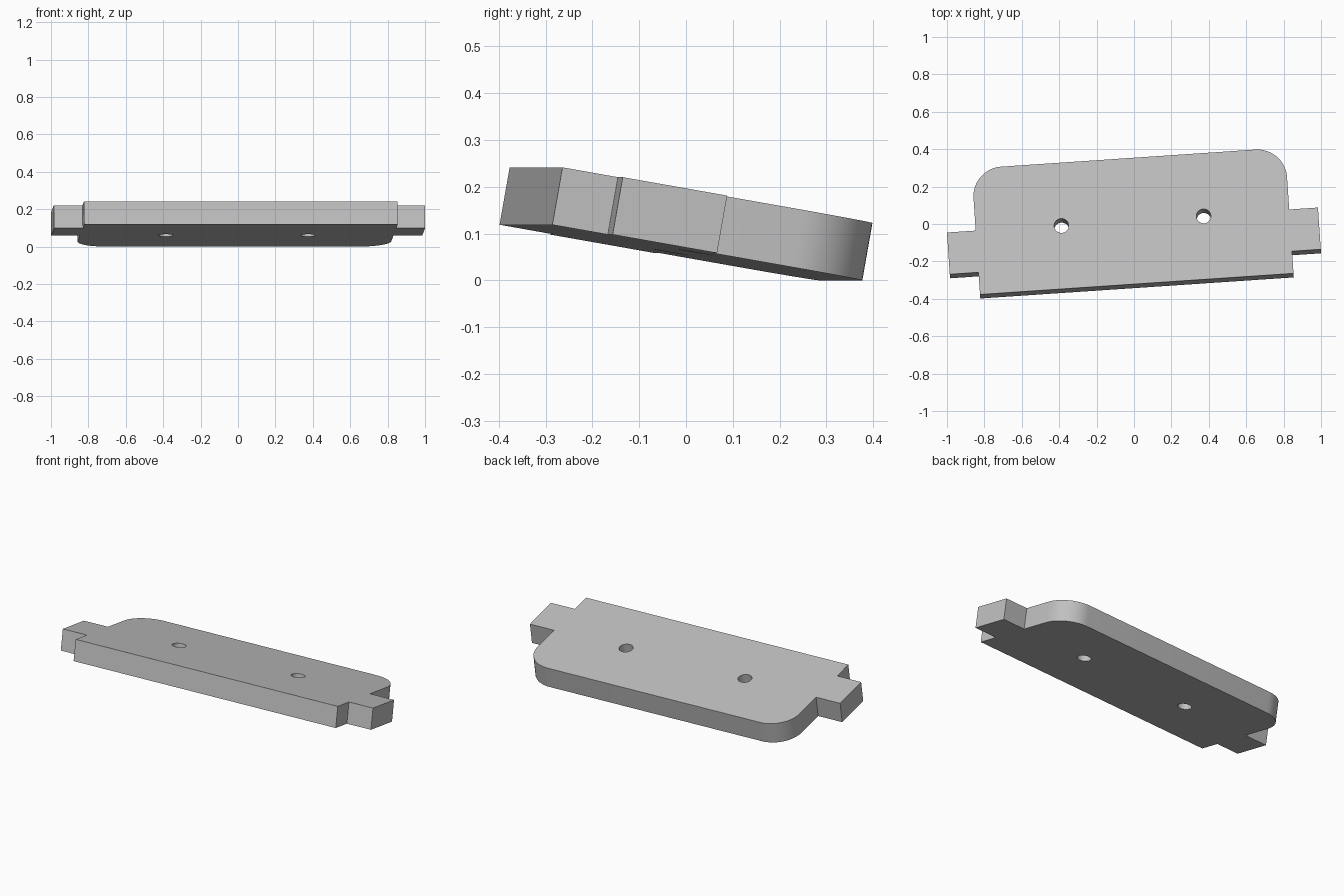
import bpy, bmesh
from math import radians, sin, cos, pi
from mathutils import Matrix, Vector

cube = bpy.data.objects.get("Cube")
if cube:
    bpy.data.objects.remove(cube, do_unlink=True)

THICK = 0.1245
HALF_W, TAB_W = 0.84, 0.994          # body and tab half widths
FRONT, BACK = -0.3235, 0.361
TAB_FRONT, TAB_BACK = -0.203, 0.024
RADIUS = 0.16
HOLE_X, HOLE_Y, HOLE_R = 0.381, 0.019, 0.039

# Plain grey material
grey = bpy.data.materials.new("plain grey")
grey.use_nodes = True
colour = (0.53, 0.53, 0.53, 1)
grey.diffuse_color = colour
grey.node_tree.nodes["Principled BSDF"].inputs["Base Color"].default_value = colour


def prism(name, outline, top, bottom):
    """Extrude a closed outline between two heights."""
    bm = bmesh.new()
    face = bm.faces.new([bm.verts.new((x, y, bottom)) for x, y in outline])
    grown = bmesh.ops.extrude_face_region(bm, geom=[face])["geom"]
    bmesh.ops.translate(bm, vec=(0, 0, top - bottom),
                        verts=[v for v in grown if isinstance(v, bmesh.types.BMVert)])
    bmesh.ops.recalc_face_normals(bm, faces=bm.faces)
    mesh = bpy.data.meshes.new(name)
    bm.to_mesh(mesh)
    bm.free()
    mesh.materials.append(grey)
    obj = bpy.data.objects.new(name, mesh)
    bpy.context.collection.objects.link(obj)
    return obj


def arc(cx, cy, r, start, end, steps):
    return [(cx + r * cos(start + (end - start) * i / steps),
             cy + r * sin(start + (end - start) * i / steps)) for i in range(steps + 1)]


# Plate outline: right half with tab and rounded back corner, then mirrored
half = [(HALF_W, FRONT), (HALF_W, TAB_FRONT), (TAB_W, TAB_FRONT),
        (TAB_W, TAB_BACK), (HALF_W, TAB_BACK)]
half += arc(HALF_W - RADIUS, BACK - RADIUS, RADIUS, 0, pi / 2, 16)
plate = prism("tabbed_plate", half + [(-x, y) for x, y in reversed(half)], 0, -THICK)

# Two screw holes
for side in (-1, 1):
    ring = arc(side * HOLE_X, HOLE_Y, HOLE_R, 0, 2 * pi, 32)[:-1]
    cutter = prism("hole_cutter", ring, 0.1, -THICK - 0.1)
    cutter.hide_render = True
    cut = plate.modifiers.new("screw hole", "BOOLEAN")
    cut.operation, cut.solver, cut.object = "DIFFERENCE", "EXACT", cutter
    bpy.context.view_layer.objects.active = plate
    bpy.ops.object.modifier_apply(modifier=cut.name)
    bpy.data.objects.remove(cutter, do_unlink=True)

# Smooth the rounded corners and holes only
bpy.ops.object.select_all(action="DESELECT")
plate.select_set(True)
bpy.context.view_layer.objects.active = plate
bpy.ops.object.shade_smooth_by_angle(angle=radians(30))

# Pitch and yaw the plate, then centre it and rest it on the ground
plate.data.transform(Matrix.Rotation(radians(3.85), 4, "Z") @ Matrix.Rotation(radians(-10), 4, "X"))
points = [v.co for v in plate.data.vertices]
low = Vector([min(p[i] for p in points) for i in range(3)])
high = Vector([max(p[i] for p in points) for i in range(3)])
middle = (low + high) / 2
plate.data.transform(Matrix.Translation((-middle.x, -middle.y, -low.z)))
